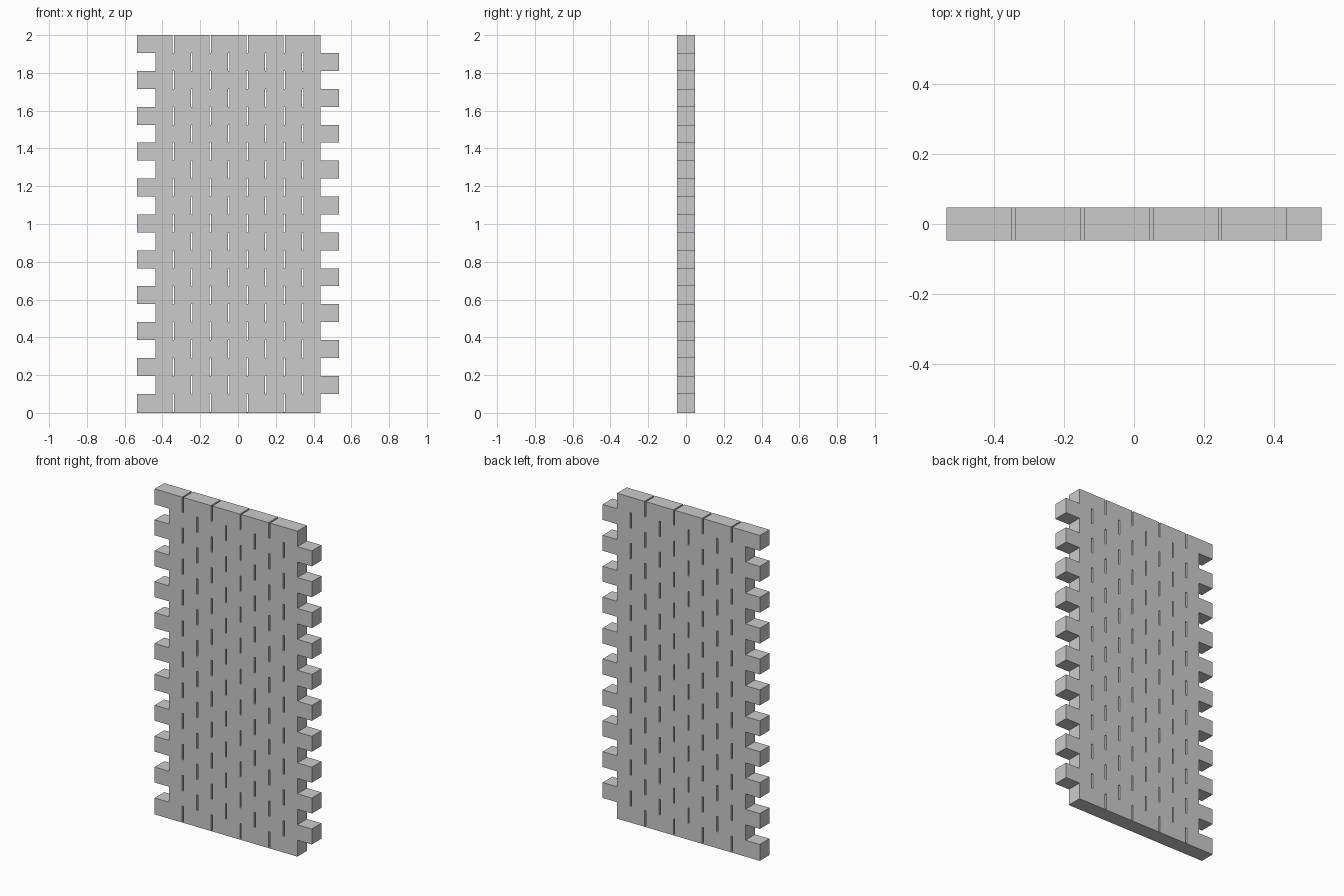
import bpy, bmesh

if "Cube" in bpy.data.objects:
    bpy.data.objects.remove(bpy.data.objects["Cube"])

BRICKS, ROWS = 5, 21
WIDTH, GAP, DEPTH = 0.187, 0.009, 0.093
PITCH = WIDTH + GAP
SHIFT = PITCH / 2                      # running-bond offset of odd rows
BASE = 0.006                           # thin closed strip under the first row
ROW_H = (2 - BASE) / ROWS
ROW_LEN = BRICKS * PITCH - GAP
LEFT = -(ROW_LEN + SHIFT) / 2


def row_spans(row):
    """Start and end x of every brick in a row."""
    x0 = LEFT + (row % 2) * SHIFT
    return [(x0 + i * PITCH, x0 + i * PITCH + WIDTH) for i in range(BRICKS)]


# Strips of wall: base strip, then alternating brick rows
strips = [(0, BASE, [(LEFT, LEFT + ROW_LEN)])]
for r in range(ROWS):
    z = BASE + r * ROW_H
    strips.append((z, z + ROW_H, row_spans(r)))

# Shared grid lines so neighbouring rows weld into one solid
xs = sorted({round(x, 5) for _, _, spans in strips for s in spans for x in s})

bm = bmesh.new()
y = -DEPTH / 2
for z0, z1, spans in strips:
    for a, b in zip(xs, xs[1:]):
        mid = (a + b) / 2
        if any(s < mid < e for s, e in spans):
            corners = [(a, y, z0), (b, y, z0), (b, y, z1), (a, y, z1)]
            bm.faces.new([bm.verts.new(c) for c in corners])
bmesh.ops.remove_doubles(bm, verts=bm.verts, dist=1e-4)

# Thicken the front face to the back
out = bmesh.ops.extrude_face_region(bm, geom=bm.faces[:], use_keep_orig=True)
moved = [v for v in out["geom"] if isinstance(v, bmesh.types.BMVert)]
bmesh.ops.translate(bm, verts=moved, vec=(0, DEPTH, 0))
bmesh.ops.recalc_face_normals(bm, faces=bm.faces[:])

mesh = bpy.data.meshes.new("brick_wall")
bm.to_mesh(mesh)
bm.free()
wall = bpy.data.objects.new("brick_wall", mesh)
bpy.context.collection.objects.link(wall)
